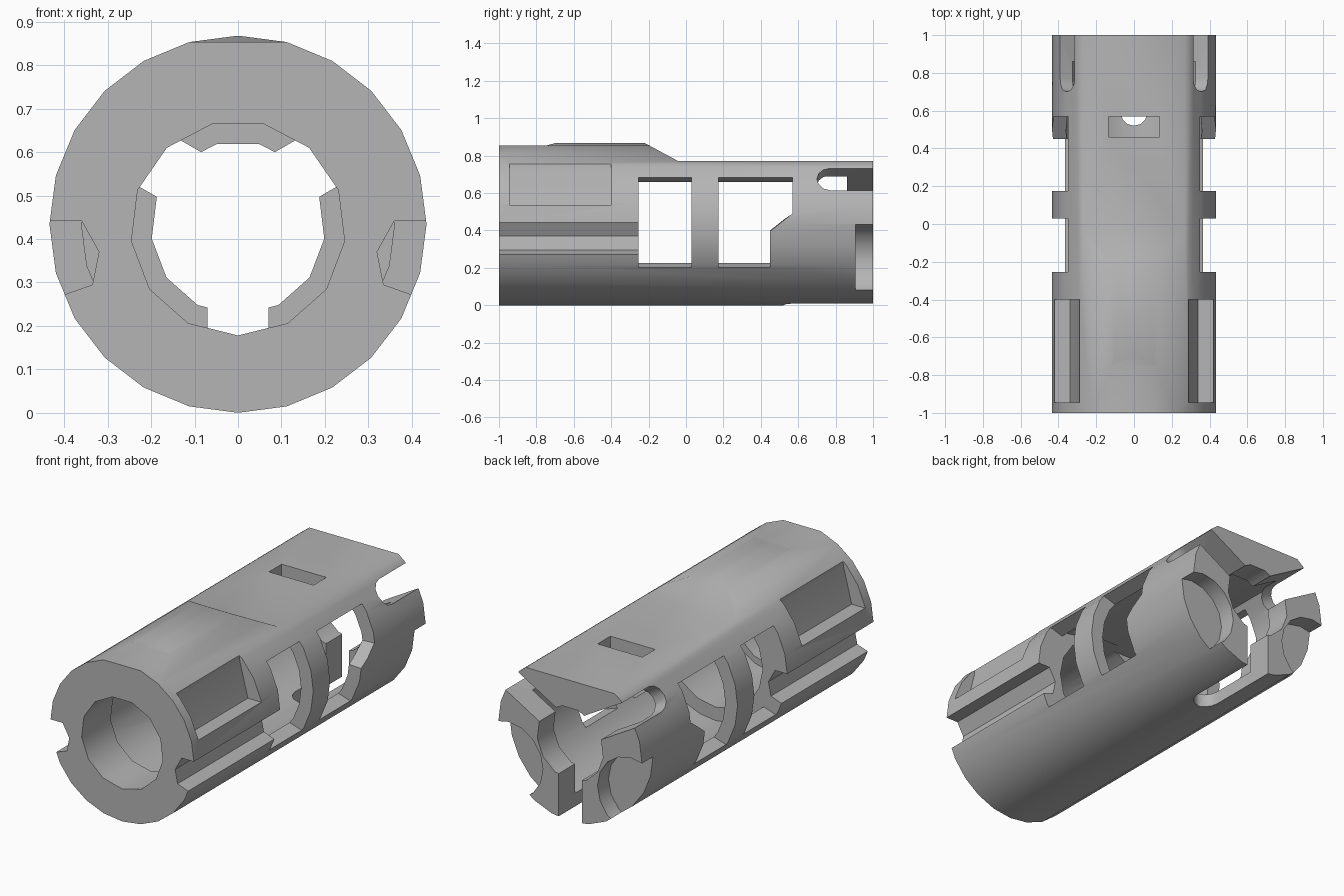
import bpy, bmesh
from math import sin, cos, pi, radians

cube = bpy.data.objects.get("Cube")
if cube:
    bpy.data.objects.remove(cube)

mat = bpy.data.materials.new("matte_grey")
mat.use_nodes = True
grey = (0.46, 0.46, 0.46, 1)
mat.diffuse_color = grey
bsdf = mat.node_tree.nodes["Principled BSDF"]
bsdf.inputs["Base Color"].default_value = grey
bsdf.inputs["Roughness"].default_value = 0.7


def solid(name, ring_a, ring_b):
    """Closed solid bridging two matching outlines."""
    bm = bmesh.new()
    a = [bm.verts.new(p) for p in ring_a]
    b = [bm.verts.new(p) for p in ring_b]
    bm.faces.new(a)
    bm.faces.new(b[::-1])
    n = len(a)
    for i in range(n):
        j = (i + 1) % n
        bm.faces.new((a[i], b[i], b[j], a[j]))
    bmesh.ops.recalc_face_normals(bm, faces=bm.faces)
    mesh = bpy.data.meshes.new(name)
    bm.to_mesh(mesh)
    bm.free()
    mesh.materials.append(mat)
    obj = bpy.data.objects.new(name, mesh)
    bpy.context.collection.objects.link(obj)
    return obj


def along_y(name, pts, y0, y1):
    return solid(name, [(x, y0, z) for x, z in pts], [(x, y1, z) for x, z in pts])


def along_x(name, pts, x0, x1, mid=0, taper=1):
    """Extrude a (y, z) outline in x; the first end can be squeezed in height."""
    return solid(name, [(x0, y, mid + (z - mid) * taper) for y, z in pts],
                 [(x1, y, z) for y, z in pts])


def ring(n, cx, cz, r):
    return [(cx + r * sin(2 * pi * i / n), cz - r * cos(2 * pi * i / n)) for i in range(n)]


def slot(name, angle, z0, y0, w=0.07):
    """Round-ended slot pointing outward at an angle, open at the rear."""
    a = radians(angle)
    outline = [(w, 1.1)]
    outline += [(w * cos(t * pi / 6), y0 + w - w * sin(t * pi / 6)) for t in range(7)]
    outline += [(-w, 1.1)]

    def place(r):
        return [(r * cos(a) - u * sin(a), y, z0 + r * sin(a) + u * cos(a)) for u, y in outline]
    return solid(name, place(0.1), place(0.6))


def cut(cutter):
    mod = body.modifiers.new("cut", "BOOLEAN")
    mod.operation = "DIFFERENCE"
    mod.solver = "EXACT"
    mod.object = cutter
    bpy.ops.object.modifier_apply(modifier=mod.name)
    bpy.data.objects.remove(cutter)


# Outer tube
body = along_y("slotted_tube", ring(24, 0, 0.434, 0.434), -1, 1)
bpy.context.view_layer.objects.active = body
body.select_set(True)

# Flat top, ramping down towards the rear
top_line = [(-1.1, 0.853), (-0.75, 0.853), (-0.7, 0.867), (-0.22, 0.867),
            (-0.04, 0.77), (1.1, 0.77), (1.1, 1), (-1.1, 1)]
cut(along_x("top_cutter", top_line, -0.6, 0.6))

# Front bore, its wider middle stretch, the thin-walled chamber and the rear lip
cut(along_y("bore_cutter", ring(13, 0, 0.425, 0.247), -1.1, -0.7))
cut(along_y("middle_cutter", ring(16, 0, 0.43, 0.285), -0.75, -0.2))
chamber = [(x, min(z, 0.7)) for x, z in ring(24, 0, 0.432, 0.36)]
cut(along_y("chamber_cutter", chamber, -0.255, 0.86))
cut(along_y("lip_cutter", ring(13, 0, 0.425, 0.2), 0.8, 1.1))

# Side windows, grooves, panels and rear scoops on both sides
front_window = [(-0.255, 0.175), (0.03, 0.175), (0.03, 0.715), (-0.255, 0.715)]
rear_window = [(0.175, 0.175), (0.45, 0.175), (0.45, 0.395), (0.57, 0.49),
               (0.57, 0.715), (0.175, 0.715)]
groove = [(0.5, 0.442), (0.36, 0.442), (0.32, 0.37), (0.335, 0.295), (0.405, 0.27), (0.5, 0.25)]
panel = [(0.6, 0.535), (0.34, 0.535), (0.29, 0.73), (0.287, 0.768), (0.4, 0.9), (0.6, 0.8)]
for s in (1, -1):
    for window in (front_window, rear_window):
        cut(along_x("window_cutter", window, s * 0.2, s * 0.45, 0.445, 0.71))
    cut(along_y("groove_cutter", [(s * x, z) for x, z in groove], -1.1, -0.2))
    cut(along_y("panel_cutter", [(s * x, z) for x, z in panel], -0.945, -0.4))
    cut(along_y("scoop_cutter", ring(16, s * 0.37, 0.24, 0.205), 0.905, 1.1))

# Slots separating the three rear prongs
for angle, z0, y0 in ((30, 0.47, 0.7), (150, 0.47, 0.7), (-90, 0.43, 0.52)):
    cut(slot("slot_cutter", angle, z0, y0))

# Rectangular hole in the top
hole = [(-0.135, 0.5), (0.135, 0.5), (0.135, 0.9), (-0.135, 0.9)]
cut(along_y("top_hole_cutter", hole, 0.46, 0.57))

bpy.ops.object.shade_smooth_by_angle(angle=radians(40))
